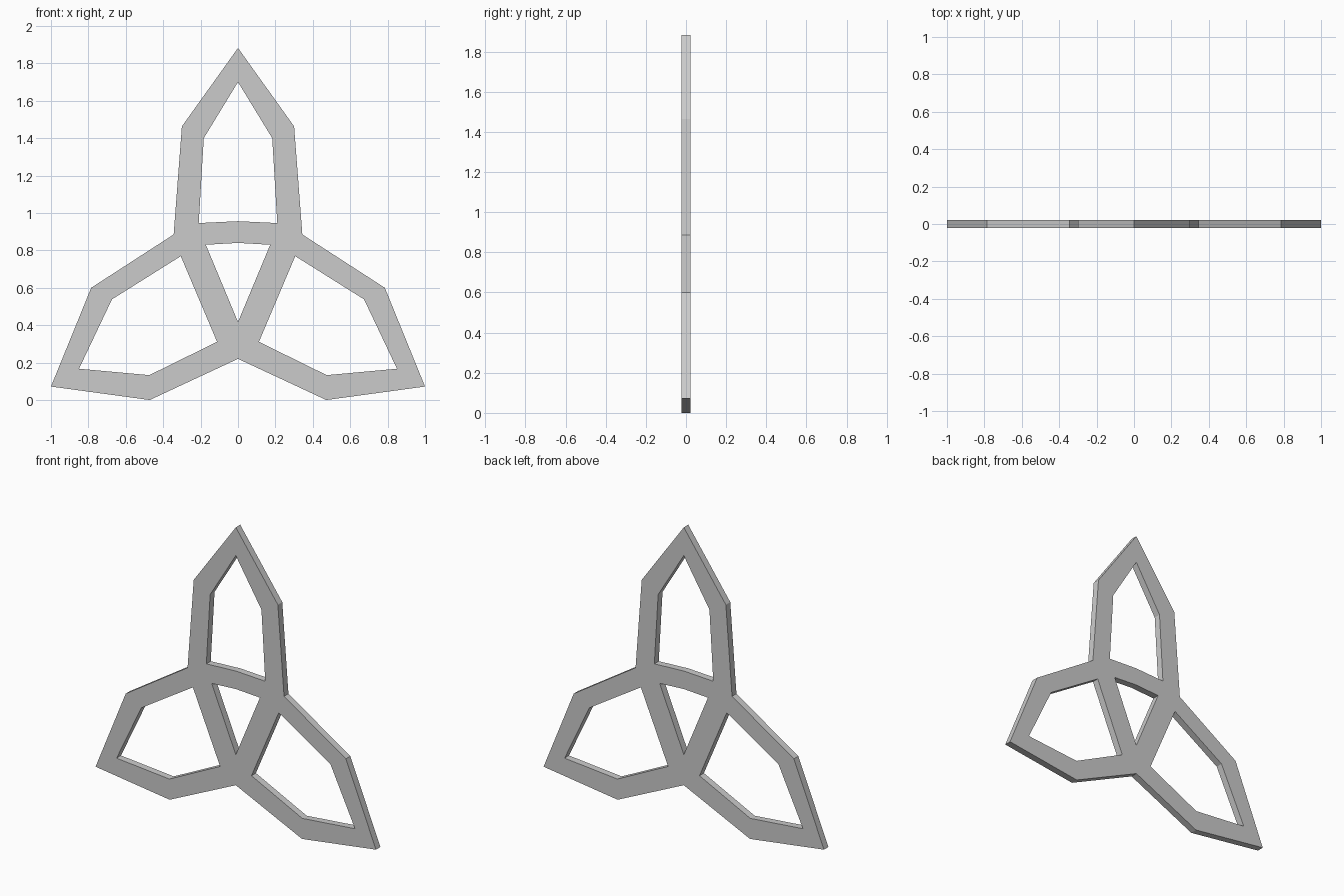
import bpy, math

if "Cube" in bpy.data.objects:
    bpy.data.objects.remove(bpy.data.objects["Cube"])

HALF_THICKNESS = 0.0225


def mirrored(half):
    """Close a half outline (x >= 0) by mirroring it across x = 0."""
    return half + [(-x, z) for x, z in reversed(half) if x > 0]


# Outer three-lobed outline
outline = mirrored([(0, 1.882), (0.30, 1.463), (0.344, 0.885), (0.785, 0.60),
                    (1.0, 0.072), (0.472, 0.0), (0, 0.22)])

# Openings: top lobe, centre, and the two side lobes
top_hole = mirrored([(0, 1.70), (0.183, 1.40), (0.21, 0.946), (0, 0.956)])
centre_hole = mirrored([(0, 0.84), (0.172, 0.83), (0, 0.417)])
right_hole = [(0.306, 0.769), (0.674, 0.538), (0.85, 0.167),
              (0.474, 0.133), (0.112, 0.311)]
left_hole = [(-x, z) for x, z in right_hole]

# Filled, extruded profile
curve = bpy.data.curves.new("three_lobed_knot", 'CURVE')
curve.dimensions = '2D'
curve.fill_mode = 'BOTH'
curve.extrude = HALF_THICKNESS
for loop in (outline, top_hole, centre_hole, right_hole, left_hole):
    spline = curve.splines.new('POLY')
    spline.points.add(len(loop) - 1)
    for point, (x, z) in zip(spline.points, loop):
        point.co = (x, z, 0, 1)
    spline.use_cyclic_u = True

knot = bpy.data.objects.new("three_lobed_knot", curve)
bpy.context.collection.objects.link(knot)
knot.rotation_euler.x = math.radians(90)

# Turn into a flat-shaded mesh standing upright
bpy.context.view_layer.objects.active = knot
knot.select_set(True)
bpy.ops.object.convert(target='MESH')
bpy.ops.object.transform_apply(location=False, rotation=True, scale=False)
bpy.ops.object.mode_set(mode='EDIT')
bpy.ops.mesh.select_all(action='SELECT')
bpy.ops.mesh.remove_doubles(threshold=0.0005)
bpy.ops.mesh.normals_make_consistent(inside=False)
bpy.ops.object.mode_set(mode='OBJECT')
bpy.ops.object.shade_flat()
